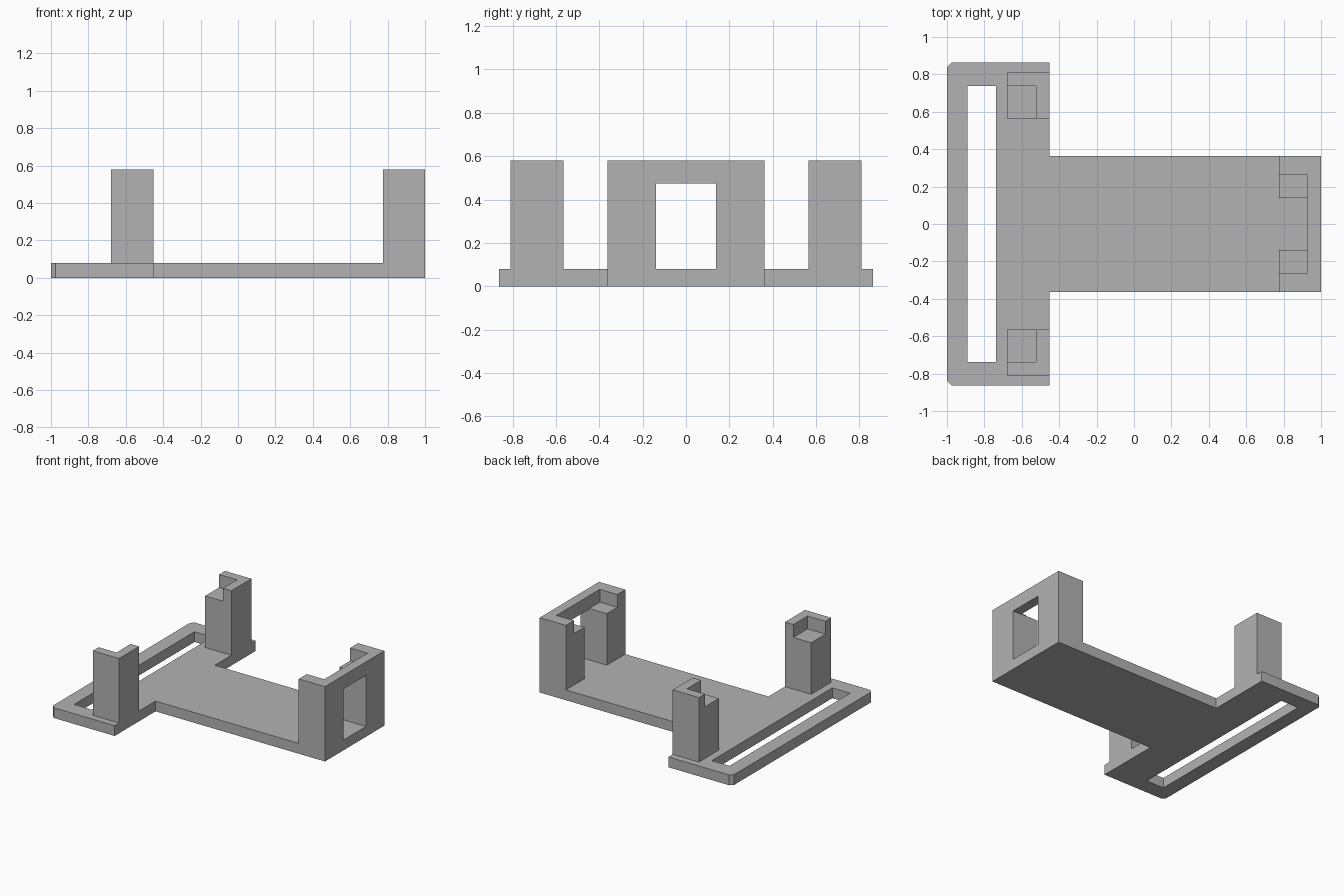
import bpy
import bmesh

cube = bpy.data.objects.get("Cube")
if cube:
    bpy.data.objects.remove(cube, do_unlink=True)

# Shared dimensions
PLATE = 0.08      # plate thickness
TOP = 0.58        # top of the posts
LEDGE = 0.48      # height of the recessed ledges
OVER = 0.05       # overshoot of cutters

grey = bpy.data.materials.new("matte grey")
grey.use_nodes = True
colour = (0.45, 0.45, 0.45, 1)
grey.diffuse_color = colour
grey.node_tree.nodes["Principled BSDF"].inputs["Base Color"].default_value = colour


def prism(name, outline, z0, z1):
    """Extrude a plan outline from z0 up to z1."""
    bm = bmesh.new()
    base = bm.faces.new([bm.verts.new((x, y, z0)) for x, y in outline])
    lifted = bmesh.ops.extrude_face_region(bm, geom=[base], use_keep_orig=True)
    verts = [v for v in lifted["geom"] if isinstance(v, bmesh.types.BMVert)]
    bmesh.ops.translate(bm, verts=verts, vec=(0, 0, z1 - z0))
    bmesh.ops.recalc_face_normals(bm, faces=bm.faces)
    mesh = bpy.data.meshes.new(name)
    bm.to_mesh(mesh)
    bm.free()
    mesh.materials.append(grey)
    obj = bpy.data.objects.new(name, mesh)
    bpy.context.collection.objects.link(obj)
    return obj


def block(name, x0, x1, y0, y1, z0, z1):
    return prism(name, [(x0, y0), (x1, y0), (x1, y1), (x0, y1)], z0, z1)


def cut(target, *bounds):
    """Subtract a box from the target and discard the cutter."""
    cutter = block("cutter", *bounds)
    cutter.hide_render = True
    mod = target.modifiers.new("cut", 'BOOLEAN')
    mod.operation = 'DIFFERENCE'
    mod.solver = 'EXACT'
    mod.object = cutter
    bpy.context.view_layer.objects.active = target
    bpy.ops.object.modifier_apply(modifier=mod.name)
    bpy.data.objects.remove(cutter, do_unlink=True)


# T-shaped base plate with two clipped corners and a long slot
half = [(1, 0.363), (-0.453, 0.363), (-0.453, 0.863), (-0.975, 0.863), (-1, 0.838)]
outline = half + [(x, -y) for x, y in reversed(half)]
plate = prism("base_plate", outline, 0, PLATE)
cut(plate, -0.89, -0.738, -0.738, 0.738, -OVER, PLATE + OVER)

# Two corner posts on the crossbar, each with a recessed inner ledge
for side, label in ((1, "back"), (-1, "front")):
    def span(a, b):
        return sorted((side * a, side * b))
    post = block(label + "_corner_post", -0.678, -0.453, *span(0.565, 0.81), PLATE, TOP)
    cut(post, -0.678 - OVER, -0.525, *span(0.565 - OVER, 0.738), LEDGE, TOP + OVER)

# End bracket: open channel, window through the wall, and ledges on both sides
bracket = block("end_bracket", 0.775, 1, -0.363, 0.363, PLATE, TOP)
cut(bracket, 0.775 - OVER, 0.925, -0.138, 0.138, PLATE - OVER, TOP + OVER)
cut(bracket, 0.775 - OVER, 0.925, -0.265, 0.265, LEDGE, TOP + OVER)
cut(bracket, 0.9, 1 + OVER, -0.138, 0.138, PLATE - OVER, 0.475)
